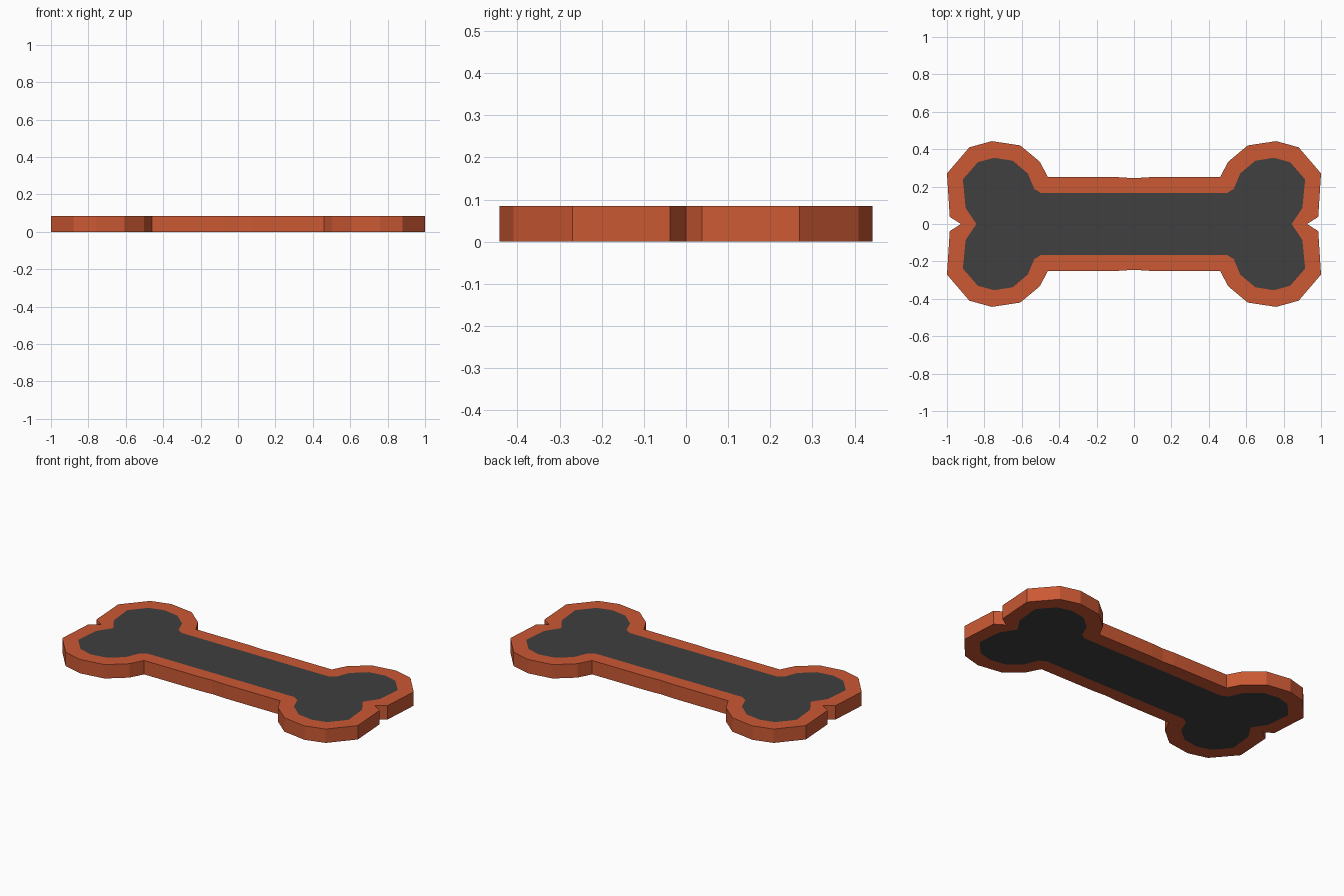
import bpy, bmesh

if "Cube" in bpy.data.objects:
    bpy.data.objects.remove(bpy.data.objects["Cube"])

HEIGHT = 0.085

# Quarter outlines, from the middle of the long side round to the end notch
OUTER = [(0, .245), (.08, .25), (.46, .25), (.503, .332), (.608, .42), (.76, .443),
         (.88, .41), (1.0, .27), (.985, .038), (.925, 0)]
INNER = [(0, .165), (.495, .165), (.533, .187), (.568, .27), (.648, .338), (.748, .354),
         (.835, .33), (.915, .238), (.90, .085), (.843, 0)]


def full_loop(q):
    """Mirror a quarter outline into a closed loop."""
    half = q + [(x, -y) for x, y in reversed(q[:-1])]
    return half + [(-x, y) for x, y in reversed(half[1:-1])]


def material(name, color):
    m = bpy.data.materials.new(name)
    m.diffuse_color = color
    m.use_nodes = True
    m.node_tree.nodes["Principled BSDF"].inputs["Base Color"].default_value = m.diffuse_color
    return m


def slab(name, outlines, mat):
    """Fill the outlines (a second one makes a hole) and extrude upward."""
    bm = bmesh.new()
    edges = []
    for pts in outlines:
        vs = [bm.verts.new((x, y, 0)) for x, y in pts]
        edges += [bm.edges.new((vs[i - 1], vs[i])) for i in range(len(vs))]
    bmesh.ops.triangle_fill(bm, use_beauty=True, edges=edges)
    ext = bmesh.ops.extrude_face_region(bm, geom=bm.faces[:], use_keep_orig=True)
    top = [g for g in ext["geom"] if isinstance(g, bmesh.types.BMVert)]
    bmesh.ops.translate(bm, verts=top, vec=(0, 0, HEIGHT))
    bmesh.ops.recalc_face_normals(bm, faces=bm.faces[:])
    bmesh.ops.dissolve_limit(bm, angle_limit=0.01, verts=bm.verts[:], edges=bm.edges[:])
    me = bpy.data.meshes.new(name)
    bm.to_mesh(me)
    bm.free()
    me.materials.append(mat)
    ob = bpy.data.objects.new(name, me)
    bpy.context.collection.objects.link(ob)
    return ob


# Orange border and dark bone-shaped centre, flush on both sides
slab("bone_rim", [full_loop(OUTER), full_loop(INNER)], material("orange", (.60, .10, .034, 1)))
slab("bone_centre", [full_loop(INNER)], material("dark_grey", (.05, .05, .05, 1)))
